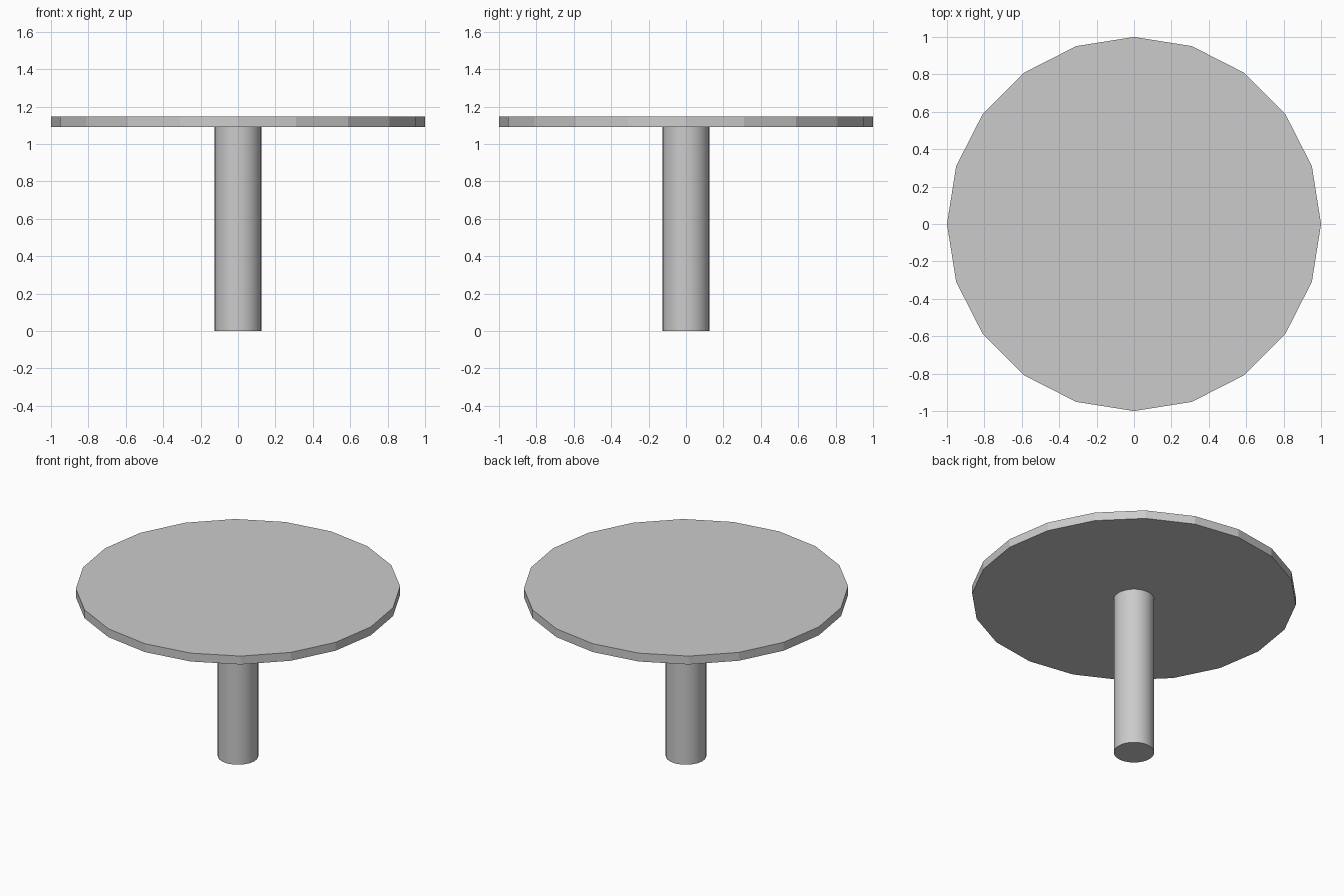
import bpy, math

if "Cube" in bpy.data.objects:
    bpy.data.objects.remove(bpy.data.objects["Cube"])


def cylinder(name, radius, z0, z1, sides):
    bpy.ops.mesh.primitive_cylinder_add(
        vertices=sides, radius=radius, depth=z1 - z0, location=(0, 0, (z0 + z1) / 2))
    obj = bpy.context.object
    obj.name = name
    return obj


TOP_UNDERSIDE = 1.09

# Faceted twenty-sided table top
cylinder("table_top", 1.0, TOP_UNDERSIDE, 1.147, 20)

# Smooth round pedestal
cylinder("pedestal", 0.125, 0.0, TOP_UNDERSIDE, 32)
bpy.ops.object.shade_smooth_by_angle(angle=math.radians(30))
